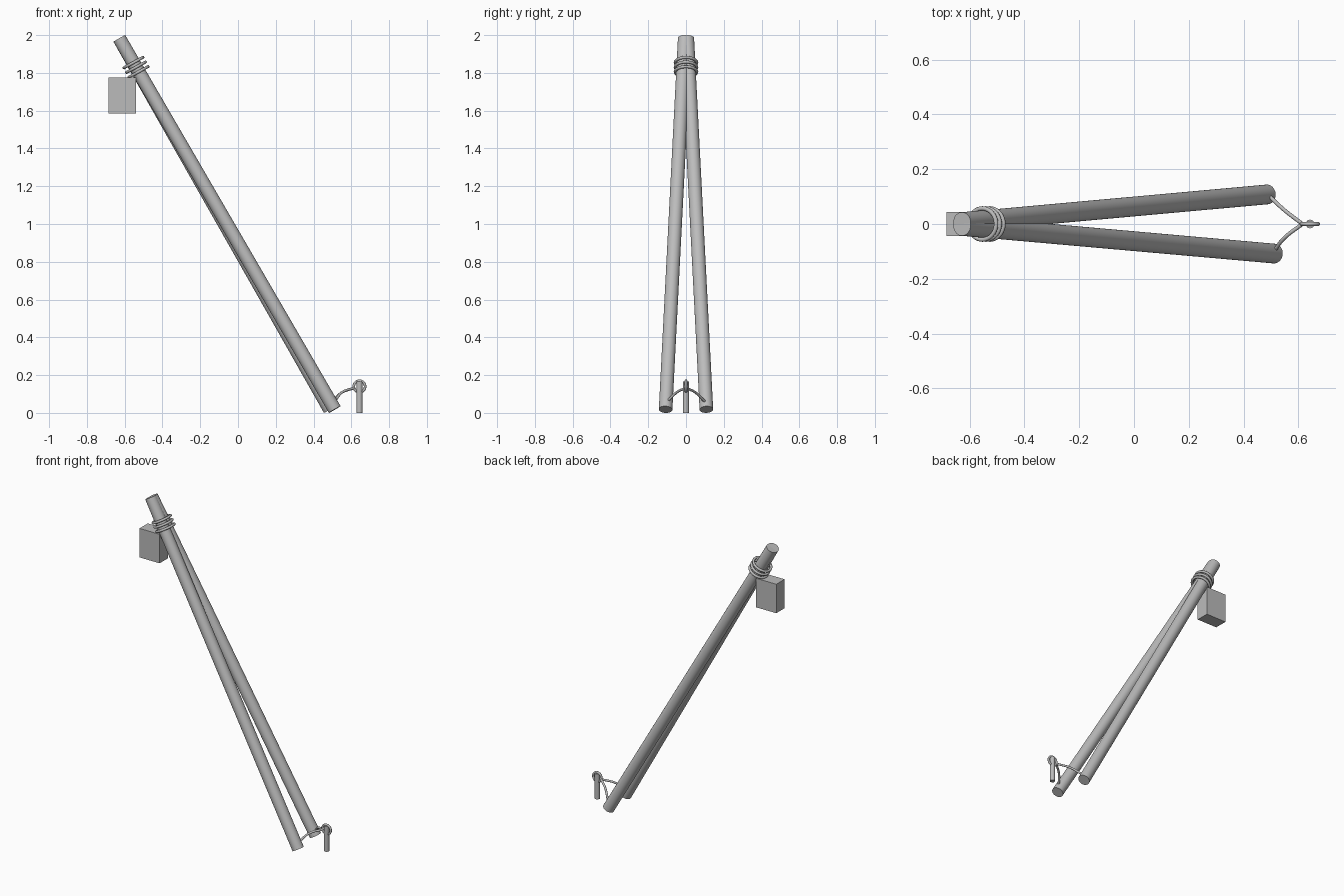
import bpy
import math
from mathutils import Vector

cube = bpy.data.objects.get("Cube")
if cube:
    bpy.data.objects.remove(cube)

grey = bpy.data.materials.new("plain grey")
grey.use_nodes = True
grey.diffuse_color = (0.5, 0.5, 0.5, 1)
grey.node_tree.nodes["Principled BSDF"].inputs["Base Color"].default_value = (0.5, 0.5, 0.5, 1)


def finish(name, smooth=True):
    ob = bpy.context.object
    ob.name = name
    ob.data.materials.append(grey)
    if smooth:
        bpy.ops.object.shade_smooth_by_angle(angle=math.radians(40))
    return ob


def rod(name, start, end, radius, sides=32):
    """Straight cylinder between two points."""
    a, b = Vector(start), Vector(end)
    turn = (b - a).to_track_quat('Z', 'Y').to_euler()
    bpy.ops.mesh.primitive_cylinder_add(vertices=sides, radius=radius, depth=(b - a).length,
                                        location=(a + b) / 2, rotation=turn)
    return finish(name)


def ring(name, centre, axis, major, minor):
    turn = Vector(axis).to_track_quat('Z', 'Y').to_euler()
    bpy.ops.mesh.primitive_torus_add(major_segments=40, minor_segments=10, major_radius=major,
                                     minor_radius=minor, location=centre, rotation=turn)
    return finish(name)


def rope(name, points, radius):
    """Round cord along a smooth path."""
    curve = bpy.data.curves.new(name, 'CURVE')
    curve.dimensions = '3D'
    curve.bevel_depth = radius
    curve.bevel_resolution = 2
    curve.use_fill_caps = True
    spline = curve.splines.new('BEZIER')
    spline.bezier_points.add(len(points) - 1)
    for p, co in zip(spline.bezier_points, points):
        p.co = co
        p.handle_left_type = p.handle_right_type = 'AUTO'
    curve.materials.append(grey)
    bpy.context.collection.objects.link(bpy.data.objects.new(name, curve))


# Two leaning poles that meet at the top
rod("front_pole", (0.512, -0.108, 0.018), (-0.628, -0.007, 1.982), 0.036)
rod("back_pole", (0.486, 0.108, 0.018), (-0.628, 0.007, 1.982), 0.036)

# Lashing turns around the joined poles
lean = Vector((-0.48, 0, 0.87)).normalized()
for i in range(3):
    ring(f"lashing_{i + 1}", Vector((-0.54, 0, 1.83)) + lean * 0.028 * (i - 1), lean, 0.057, 0.008)

# Weight block hung under the lashing
bpy.ops.mesh.primitive_cube_add(size=1, location=(-0.612, 0, 1.68))
bpy.context.object.scale = (0.146, 0.086, 0.19)
finish("hanging_block", smooth=False)

# Ground stake with its ring
rod("stake", (0.643, 0, 0), (0.643, 0, 0.165), 0.016, 16)
ring("stake_ring", (0.643, 0, 0.14), (0, 1, 0), 0.03, 0.007)

# Ropes from the ring to each pole foot
for name, side, foot in (("front_rope", -1, 0.512), ("back_rope", 1, 0.498)):
    rope(name, [(0.615, 0, 0.132), (0.55, side * 0.05, 0.108), (foot, side * 0.098, 0.062)], 0.007)
